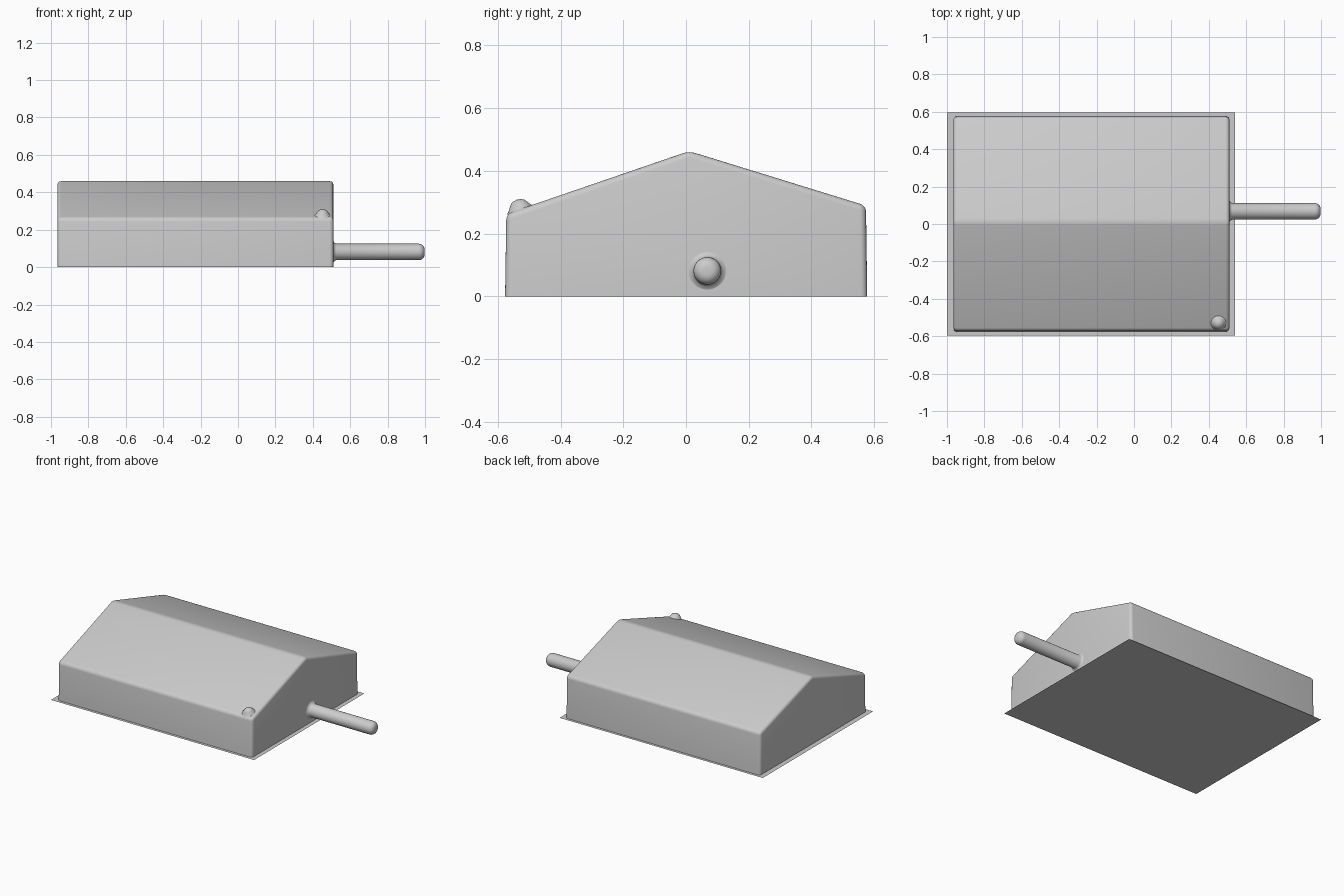
import bpy, bmesh, math
from mathutils import Matrix, Vector

if "Cube" in bpy.data.objects:
    bpy.data.objects.remove(bpy.data.objects["Cube"])


def finish(bm, name, angle=40):
    bmesh.ops.recalc_face_normals(bm, faces=bm.faces)
    me = bpy.data.meshes.new(name)
    bm.to_mesh(me)
    bm.free()
    ob = bpy.data.objects.new(name, me)
    bpy.context.collection.objects.link(ob)
    bpy.ops.object.select_all(action='DESELECT')
    ob.select_set(True)
    bpy.context.view_layer.objects.active = ob
    bpy.ops.object.shade_smooth_by_angle(angle=math.radians(angle))
    return ob


def lathe(name, profile, matrix, steps=32):
    """Spin (radius, height) points round local z, then place with matrix."""
    bm = bmesh.new()
    vs = [bm.verts.new((r, 0, h)) for r, h in profile]
    es = [bm.edges.new(p) for p in zip(vs, vs[1:])]
    bmesh.ops.spin(bm, geom=vs + es, cent=(0, 0, 0), axis=(0, 0, 1),
                   angle=2 * math.pi, steps=steps)
    bmesh.ops.remove_doubles(bm, verts=bm.verts, dist=1e-5)
    bm.transform(matrix)
    return finish(bm, name, 80)


# Thin base sheet
bm = bmesh.new()
bmesh.ops.create_grid(bm, x_segments=1, y_segments=1, size=1)
bm.transform(Matrix.Translation((-0.23, 0, 0)) @ Matrix.Diagonal((0.77, 0.597, 1, 1)))
finish(bm, "base_sheet")

# Gabled body: end profile extruded along x, soft edges, open underside
bm = bmesh.new()
profile = [(-0.577, 0), (-0.573, 0.263), (0.01, 0.463), (0.574, 0.289), (0.578, 0)]
end = bm.faces.new([bm.verts.new((-0.965, y, z)) for y, z in profile])
ext = bmesh.ops.extrude_face_region(bm, geom=[end], use_keep_orig=True)
bmesh.ops.translate(bm, vec=(1.475, 0, 0),
                    verts=[g for g in ext["geom"] if isinstance(g, bmesh.types.BMVert)])
bmesh.ops.recalc_face_normals(bm, faces=bm.faces)
bmesh.ops.delete(bm, geom=[f for f in bm.faces if all(v.co.z < 0.001 for v in f.verts)],
                 context='FACES_ONLY')
soft = [e for e in bm.edges if max(v.co.z for v in e.verts) > 0.001]
bmesh.ops.bevel(bm, geom=soft, offset=0.02, segments=4, profile=0.5, affect='EDGES')
finish(bm, "gabled_body")

# Round rod from the right wall, with a small fillet at the wall
r, c = 0.044, 0.032
tip = [(r - c + c * math.cos(a), 0.998 - c + c * math.sin(a))
       for a in [i * math.pi / 12 for i in range(7)]]
rod = [(0.062, 0.509), (0.05, 0.514), (r, 0.525)] + tip + [(0, 0.998)]
lathe("side_rod", rod,
      Matrix.Translation((0, 0.068, 0.081)) @ Matrix.Rotation(math.pi / 2, 4, 'Y'))

# Small flared knob on the front eave
knob = [(0.046, 0), (0.037, 0.008), (0.029, 0.02), (0.022, 0.029), (0.012, 0.034), (0, 0.036)]
lathe("roof_knob", knob,
      Matrix.Translation((0.452, -0.528, 0.274))
      @ Vector((0, 0, 1)).rotation_difference(Vector((0, -0.32, 1))).to_matrix().to_4x4(), 24)
